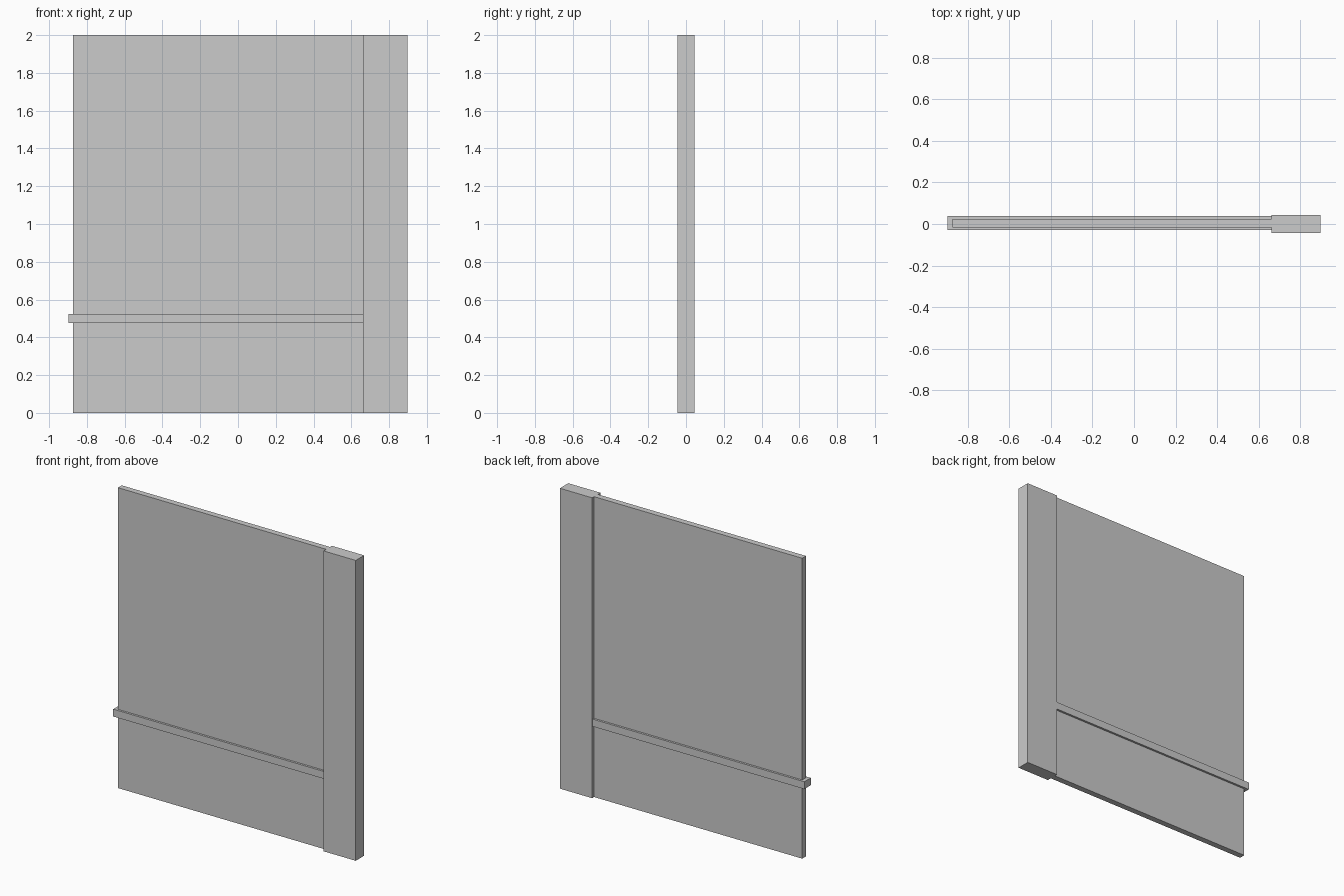
import bpy, bmesh

if "Cube" in bpy.data.objects:
    bpy.data.objects.remove(bpy.data.objects["Cube"])


def extrude_profile(name, profile, z0, z1):
    """Solid prism from a plan outline (x, y), counter-clockwise seen from above."""
    bm = bmesh.new()
    face = bm.faces.new([bm.verts.new((x, y, z0)) for x, y in profile])
    top = bmesh.ops.extrude_face_region(bm, geom=[face], use_keep_orig=True)
    verts = [g for g in top["geom"] if isinstance(g, bmesh.types.BMVert)]
    bmesh.ops.translate(bm, verts=verts, vec=(0, 0, z1 - z0))
    bmesh.ops.recalc_face_normals(bm, faces=bm.faces)
    mesh = bpy.data.meshes.new(name)
    bm.to_mesh(mesh)
    bm.free()
    obj = bpy.data.objects.new(name, mesh)
    bpy.context.collection.objects.link(obj)
    return obj


LEFT, RIGHT = -0.898, 0.898
POST_X = 0.661
PANEL_X = -0.873
POST_Y = 0.044
PANEL_FRONT, PANEL_BACK = -0.016, 0.024

# Thin panel joined flush to the thicker post at its right end
extrude_profile("panel_with_post", [
    (PANEL_X, PANEL_FRONT), (POST_X, PANEL_FRONT),
    (POST_X, -POST_Y), (RIGHT, -POST_Y),
    (RIGHT, POST_Y), (POST_X, POST_Y),
    (POST_X, PANEL_BACK), (PANEL_X, PANEL_BACK),
], 0.0, 2.0)

# Horizontal rail through the panel, projecting past its left edge
extrude_profile("rail", [
    (LEFT, -0.03), (POST_X, -0.03), (POST_X, 0.038), (LEFT, 0.038),
], 0.475, 0.524)
